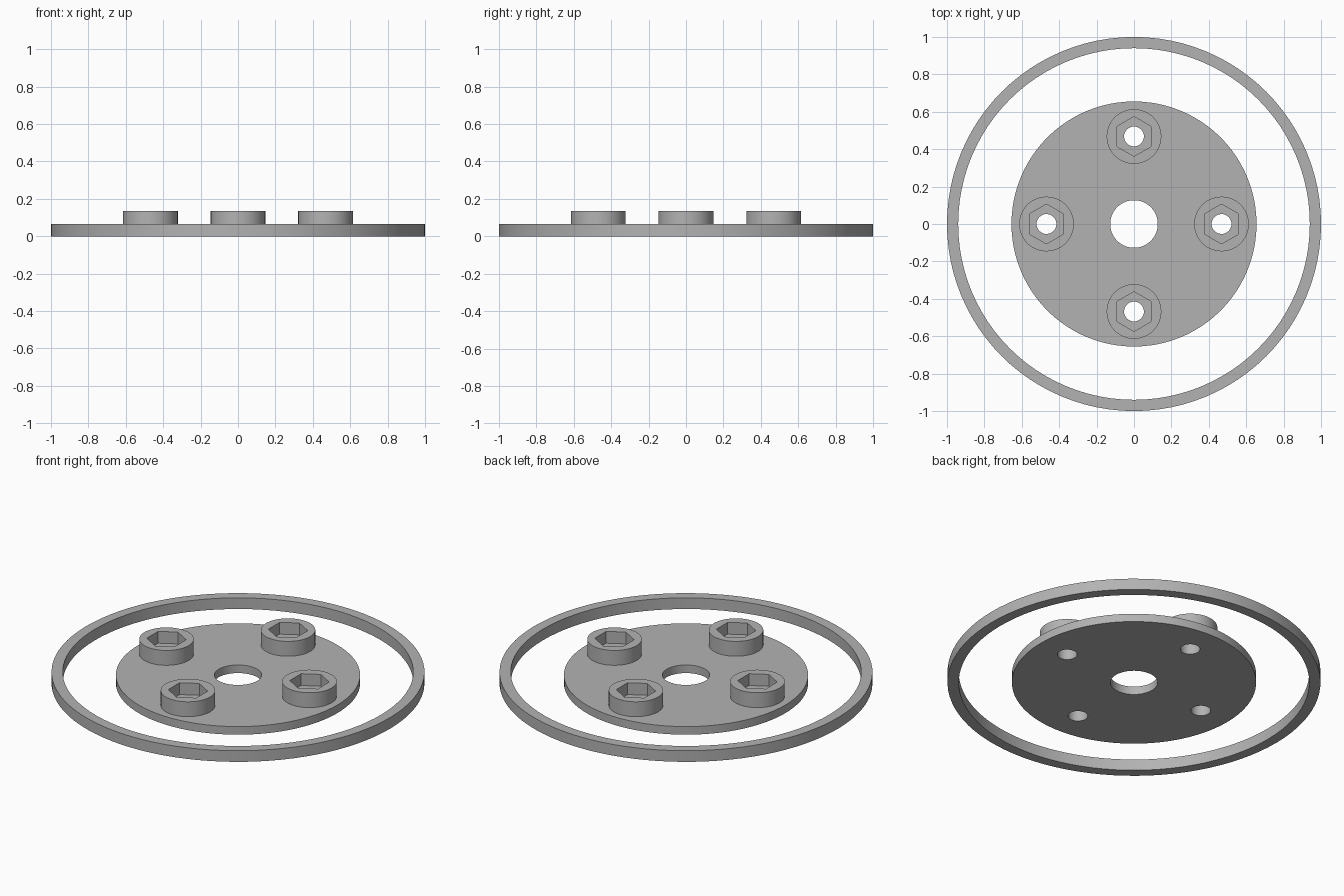
import bpy, bmesh, math

cube = bpy.data.objects.get("Cube")
if cube:
    bpy.data.objects.remove(cube, do_unlink=True)

SEGMENTS = 96
PLATE_TOP = 0.048
BOLT_CIRCLE = 0.468
HOLE_RADIUS = 0.053

metal = bpy.data.materials.new("grey metal")
metal.use_nodes = True
GREY = (0.45, 0.45, 0.45, 1)
metal.diffuse_color = GREY
metal.node_tree.nodes["Principled BSDF"].inputs["Base Color"].default_value = GREY


def hex_radius(corner_radius, angle):
    """Distance to a hexagon's edge, with corners on the y axis."""
    from_flat = (angle + math.pi / 6) % (math.pi / 3) - math.pi / 6
    return corner_radius * math.cos(math.pi / 6) / math.cos(from_flat)


def lathe(name, profile, closed=True, location=(0, 0, 0)):
    """Spin (radius, z, is_hexagonal) points around z."""
    bm = bmesh.new()
    rings = []
    for radius, z, is_hex in profile:
        ring = []
        for i in range(SEGMENTS):
            a = math.tau * i / SEGMENTS
            r = hex_radius(radius, a) if is_hex else radius
            ring.append(bm.verts.new((r * math.cos(a), r * math.sin(a), z)))
        rings.append(ring)
    pairs = list(zip(rings, rings[1:]))
    if closed:
        pairs.append((rings[-1], rings[0]))
    for lower, upper in pairs:
        for i in range(SEGMENTS):
            j = (i + 1) % SEGMENTS
            bm.faces.new((lower[i], lower[j], upper[j], upper[i]))
    mesh = bpy.data.meshes.new(name)
    bm.to_mesh(mesh)
    bm.free()
    mesh.materials.append(metal)
    obj = bpy.data.objects.new(name, mesh)
    obj.location = location
    bpy.context.collection.objects.link(obj)
    return obj


def washer(name, outer, inner, height):
    return lathe(name, [(outer, 0, False), (outer, height, False),
                        (inner, height, False), (inner, 0, False)])


def smooth(obj):
    bpy.ops.object.select_all(action="DESELECT")
    obj.select_set(True)
    bpy.context.view_layer.objects.active = obj
    bpy.ops.object.shade_smooth_by_angle(angle=math.radians(30))


# Thin outer ring and central plate
outer_ring = washer("outer_ring", 1.0, 0.94, 0.066)
plate = washer("plate", 0.655, 0.127, PLATE_TOP)

# Four socket bosses, each with a hexagonal pocket above a round hole
boss_profile = [(0.146, PLATE_TOP, False), (0.146, 0.136, False),
                (0.106, 0.136, True), (0.106, 0.066, True),
                (HOLE_RADIUS, 0.066, False), (HOLE_RADIUS, PLATE_TOP, False)]
bosses = []
for side, (x, y) in {"left": (1, 0), "back": (0, 1),
                     "right": (-1, 0), "front": (0, -1)}.items():
    place = (x * BOLT_CIRCLE, y * BOLT_CIRCLE, 0)
    bosses.append(lathe(side + "_socket_boss", boss_profile, False, place))

    # Bolt hole through the plate
    bpy.ops.mesh.primitive_cylinder_add(vertices=SEGMENTS, radius=HOLE_RADIUS,
                                        depth=0.3, location=place,
                                        rotation=(0, 0, math.pi / 2))
    cutter = bpy.context.object
    cutter.name = side + "_hole_cutter"
    cutter.data.materials.append(metal)
    bpy.context.view_layer.objects.active = plate
    cut = plate.modifiers.new(side + "_bolt_hole", "BOOLEAN")
    cut.operation = "DIFFERENCE"
    cut.solver = "EXACT"
    cut.object = cutter
    bpy.ops.object.modifier_apply(modifier=cut.name)
    bpy.data.objects.remove(cutter, do_unlink=True)

for part in [outer_ring, plate] + bosses:
    smooth(part)
